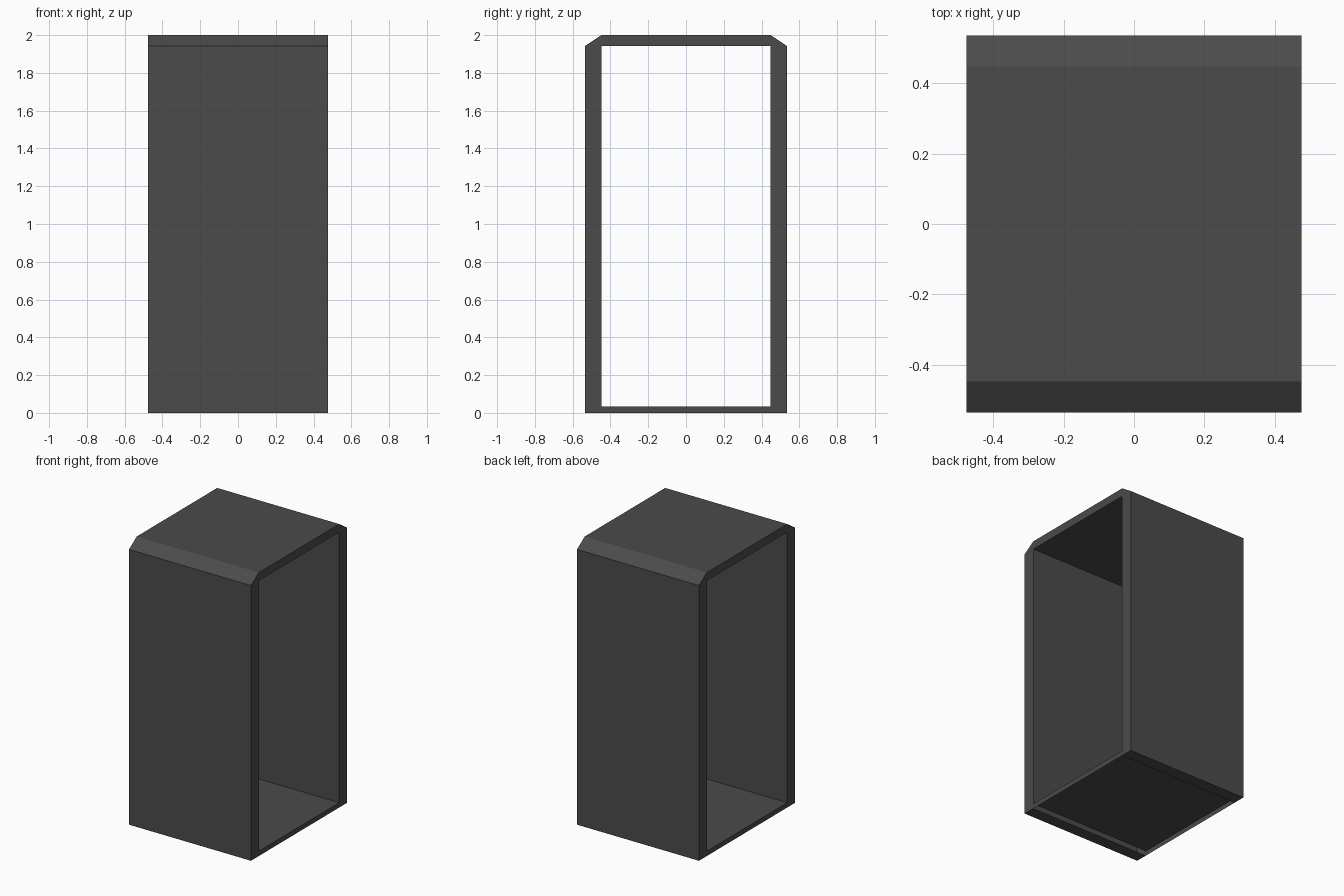
import bpy, bmesh

if "Cube" in bpy.data.objects:
    bpy.data.objects.remove(bpy.data.objects["Cube"])

W = 0.476            # half length along x
OUT, INN = 0.535, 0.448   # outer and inner half width along y
FLOOR, ROOF, TOP = 0.034, 1.942, 2.0

# Cross-section pieces (y, z): side post with bevelled shoulder, roof, floor
side = [(INN, 0), (OUT, 0), (OUT, ROOF), (INN, TOP), (INN, ROOF), (INN, FLOOR)]
roof = [(-INN, ROOF), (INN, ROOF), (INN, TOP), (-INN, TOP)]
floor = [(-INN, 0), (INN, 0), (INN, FLOOR), (-INN, FLOOR)]
mirrored = [(-y, z) for y, z in reversed(side)]

bm = bmesh.new()
for piece in (side, mirrored, roof, floor):
    bm.faces.new([bm.verts.new((-W, y, z)) for y, z in piece])
bmesh.ops.remove_doubles(bm, verts=bm.verts, dist=1e-5)

# Extrude the frame section along x
ext = bmesh.ops.extrude_face_region(bm, geom=bm.faces[:])
moved = [g for g in ext["geom"] if isinstance(g, bmesh.types.BMVert)]
bmesh.ops.translate(bm, verts=moved, vec=(2 * W, 0, 0))
bmesh.ops.recalc_face_normals(bm, faces=bm.faces)

# Hollow underside: the floor is open from below
under = [f for f in bm.faces
         if all(v.co.z < 1e-4 and abs(v.co.y) < INN + 1e-3 for v in f.verts)]
bmesh.ops.delete(bm, geom=under, context='FACES_ONLY')

mesh = bpy.data.meshes.new("open_cabinet_frame")
bm.to_mesh(mesh)
bm.free()
frame = bpy.data.objects.new("open_cabinet_frame", mesh)
bpy.context.collection.objects.link(frame)

# Dark grey finish
mat = bpy.data.materials.new("dark_grey")
mat.diffuse_color = (0.07, 0.07, 0.07, 1)
mat.use_nodes = True
mat.node_tree.nodes["Principled BSDF"].inputs["Base Color"].default_value = mat.diffuse_color
mesh.materials.append(mat)
